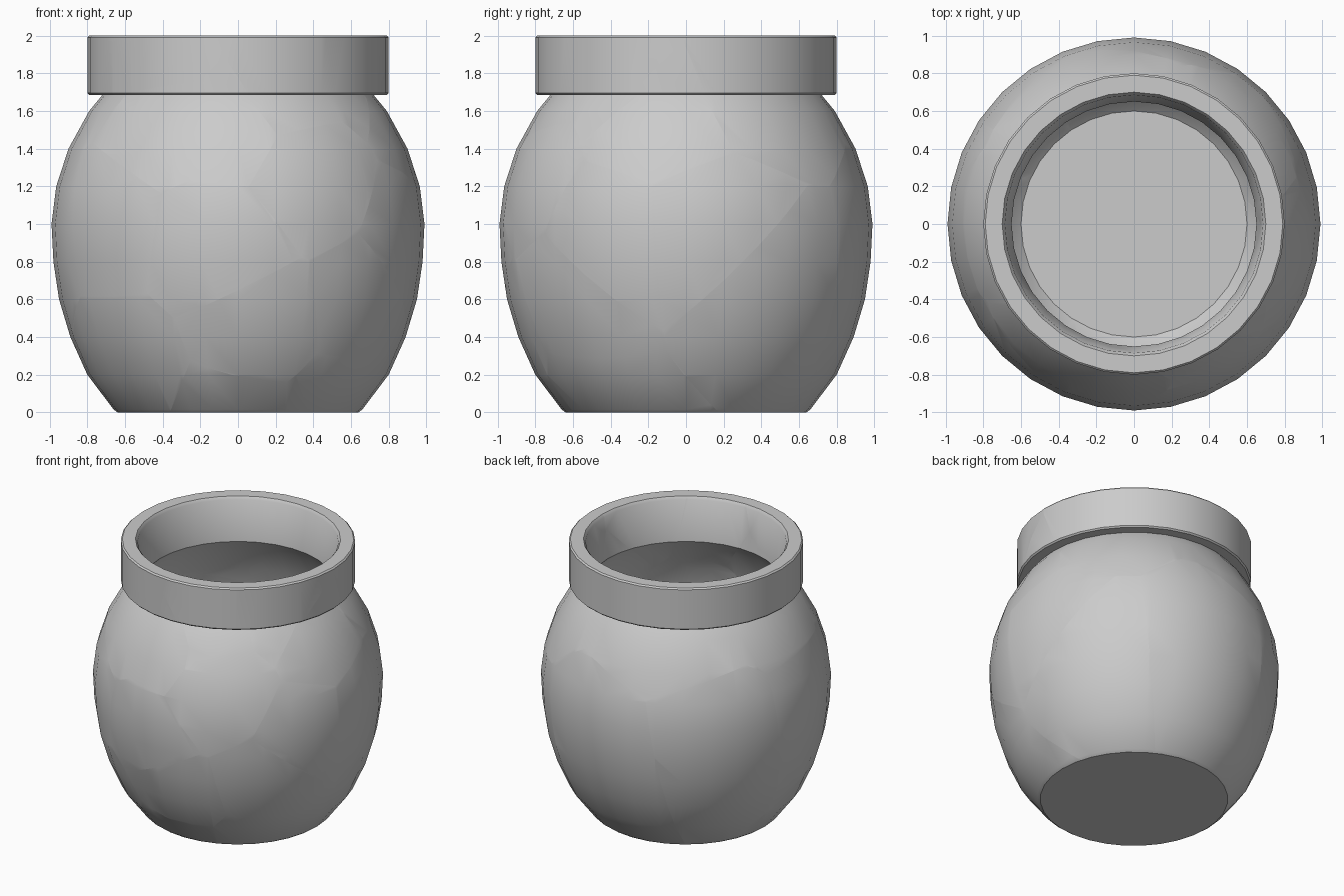
import bpy, bmesh, math
from mathutils import Vector

cube = bpy.data.objects.get("Cube")
if cube:
    bpy.data.objects.remove(cube)

clay = bpy.data.materials.new("grey_clay")
clay.use_nodes = True
GREY = (0.6, 0.6, 0.6, 1)
clay.diffuse_color = GREY
clay.node_tree.nodes["Principled BSDF"].inputs["Base Color"].default_value = GREY

SEGMENTS = 32
# Wall section (radius, height): outer belly, collar, inner wall, floor
BELLY = [(0.8, 0.2), (0.89, 0.4), (0.95, 0.6), (0.98, 0.8), (0.99, 1.0),
         (0.965, 1.2), (0.9, 1.4), (0.79, 1.6)]
FOOT = [(0, 0), (0.64, 0), (0.66, 0.015)]
COLLAR = [(0.72, 1.685), (0.79, 1.685), (0.8, 1.695), (0.8, 1.99),
          (0.79, 2.0), (0.7, 2.0), (0.685, 1.98), (0.65, 1.68)]
INSIDE = [(r - 0.08, z) for r, z in reversed(BELLY)]
FLOOR = [(0.6, 0.09), (0, 0.09)]


def lathe_pot():
    """Solid of revolution for the whole hollow pot."""
    bm = bmesh.new()
    verts = [bm.verts.new((r, 0, z)) for r, z in FOOT + BELLY + COLLAR + INSIDE + FLOOR]
    edges = [bm.edges.new(pair) for pair in zip(verts, verts[1:])]
    bmesh.ops.spin(bm, geom=verts + edges, cent=(0, 0, 0), axis=(0, 0, 1),
                   angle=math.tau, steps=SEGMENTS)
    bmesh.ops.remove_doubles(bm, verts=bm.verts, dist=0.0005)
    bmesh.ops.recalc_face_normals(bm, faces=bm.faces)
    return bm


# Shard centres (angle in degrees, radius, height)
SHARDS = [
    # front
    (224, 0.83, 0.25), (223, 0.99, 1.0), (263, 0.98, 0.88), (277, 0.9, 0.42),
    (268, 0.6, 0), (295, 0.93, 1.28), (317, 0.93, 0.55), (315, 0.7, 0.05),
    (242, 0.82, 1.54), (267, 0.85, 1.53), (238, 0.76, 1.92), (288, 0.8, 1.72),
    # left side
    (335, 0.98, 0.92), (6, 0.98, 0.95), (27, 0.93, 0.6), (349, 0.85, 1.58),
    (330, 0.78, 1.84), (27, 0.78, 1.8),
    # back and right side
    (85, 0.95, 0.7), (140, 0.97, 0.85), (120, 0.78, 1.8), (185, 0.78, 1.8),
    (190, 0.97, 0.95),
]
centres = [Vector((r * math.cos(math.radians(a)), r * math.sin(math.radians(a)), z))
           for a, r, z in SHARDS]

pot = lathe_pot()
for number, centre in enumerate(centres, 1):
    # Cut the pot halfway to every other centre and close each cut
    bm = pot.copy()
    for other in centres:
        if other is centre or not bm.faces:
            continue
        cut = bmesh.ops.bisect_plane(
            bm, geom=bm.verts[:] + bm.edges[:] + bm.faces[:], dist=0.00001,
            plane_co=(centre + other) / 2, plane_no=(other - centre).normalized(),
            clear_outer=True)
        rim = [e for e in cut["geom_cut"]
               if isinstance(e, bmesh.types.BMEdge) and e.is_boundary]
        if rim:
            bmesh.ops.triangle_fill(bm, edges=rim, use_beauty=True,
                                    normal=(other - centre).normalized())
    if bm.faces:
        mesh = bpy.data.meshes.new(f"pot_shard_{number}")
        bm.to_mesh(mesh)
        mesh.materials.append(clay)
        shard = bpy.data.objects.new(f"pot_shard_{number}", mesh)
        bpy.context.collection.objects.link(shard)
        bpy.ops.object.select_all(action="DESELECT")
        shard.select_set(True)
        bpy.context.view_layer.objects.active = shard
        bpy.ops.object.shade_smooth_by_angle(angle=math.radians(35))
    bm.free()
pot.free()
